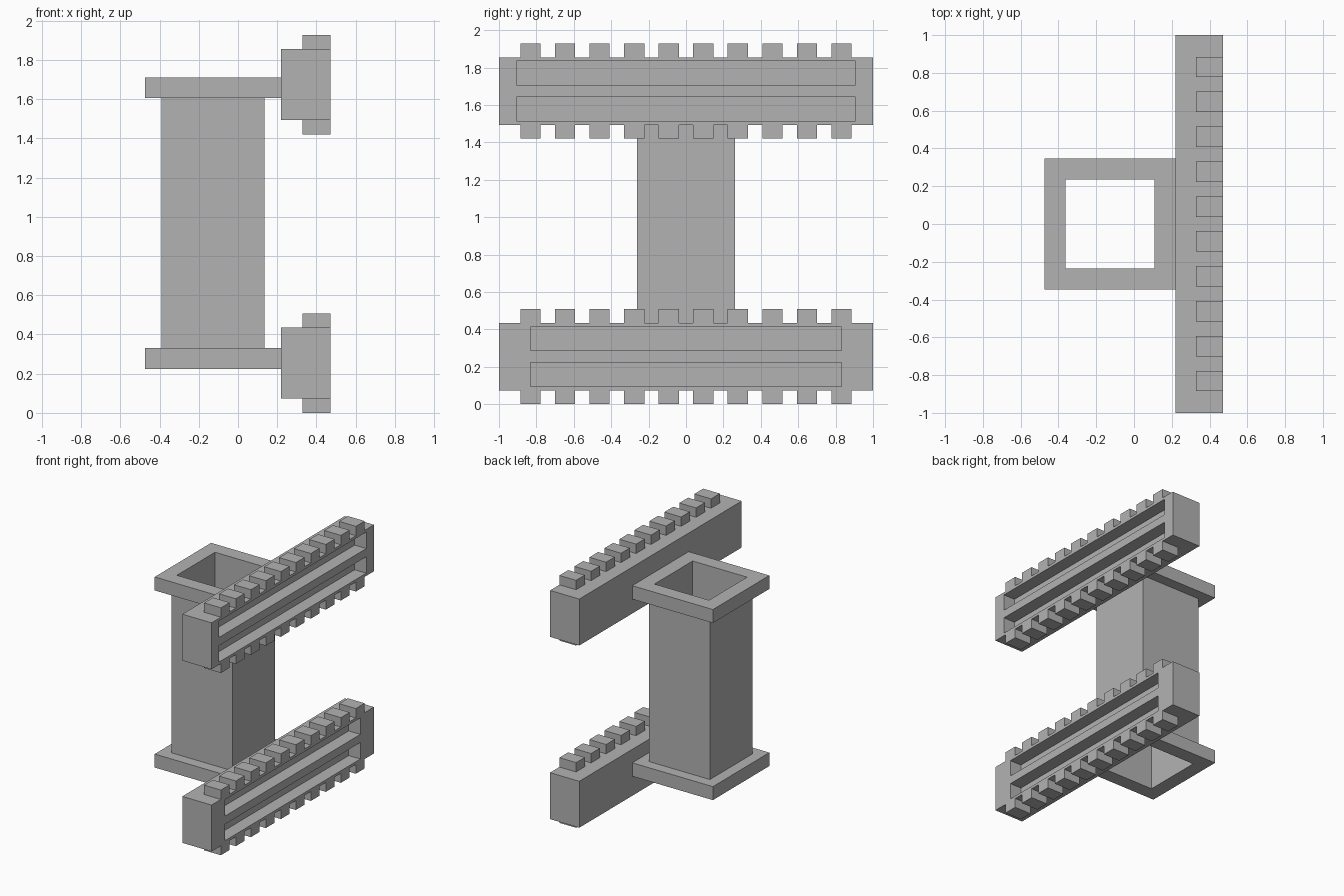
import bpy
import bmesh
from mathutils import Vector

cube = bpy.data.objects.get("Cube")
if cube:
    bpy.data.objects.remove(cube, do_unlink=True)

GREY = (0.45, 0.45, 0.45, 1.0)
grey = bpy.data.materials.new("plain grey")
grey.use_nodes = True
grey.diffuse_color = GREY
grey.node_tree.nodes["Principled BSDF"].inputs["Base Color"].default_value = GREY


def finish(name, bm):
    """Turn a bmesh into a named grey object."""
    bmesh.ops.recalc_face_normals(bm, faces=bm.faces[:])
    mesh = bpy.data.meshes.new(name)
    bm.to_mesh(mesh)
    bm.free()
    mesh.materials.append(grey)
    obj = bpy.data.objects.new(name, mesh)
    bpy.context.scene.collection.objects.link(obj)
    return obj


def add_box(bm, low, high):
    low, high = Vector(low), Vector(high)
    verts = bmesh.ops.create_cube(bm, size=1)["verts"]
    bmesh.ops.scale(bm, vec=high - low, verts=verts)
    bmesh.ops.translate(bm, vec=(low + high) / 2, verts=verts)


def square_tube(name, outer, inner, bottom, top):
    """Hollow square section, swept around the post axis."""
    bm = bmesh.new()
    profile = [(outer, bottom), (outer, top), (inner, top), (inner, bottom)]
    corners = [(-1, -1), (1, -1), (1, 1), (-1, 1)]
    rings = [[bm.verts.new((POST_X + r * sx, r * sy, z)) for sx, sy in corners]
             for r, z in profile]
    for i in range(4):
        a, b = rings[i], rings[(i + 1) % 4]
        for j in range(4):
            k = (j + 1) % 4
            bm.faces.new((a[j], a[k], b[k], b[j]))
    return finish(name, bm)


# Hollow post with a flange at each end
POST_X = -0.1275
square_tube("post", 0.2625, 0.235, 0.33, 1.605)
square_tube("lower_flange", 0.3475, 0.235, 0.225, 0.33)
square_tube("upper_flange", 0.3475, 0.235, 1.605, 1.71)

# Toothed rails
BACK, FACE, TOOTH_BACK = 0.22, 0.472, 0.328
SLOT_DEPTH = 0.1
HALF_HEIGHT, TOOTH_HEIGHT = 0.181, 0.073
TEETH, PITCH, TOOTH_WIDTH = 10, 0.1847, 0.108


def rail(name, centre, slot_half):
    # Bar with two long slots sunk into its outer face
    bm = bmesh.new()
    add_box(bm, (BACK, -1, centre - HALF_HEIGHT), (FACE, 1, centre + HALF_HEIGHT))
    near, far = 0.032, 0.16
    cuts = [((0, y, 0), (0, 1, 0)) for y in (-slot_half, slot_half)]
    cuts += [((0, 0, centre + z), (0, 0, 1)) for z in (-far, -near, near, far)]
    for point, normal in cuts:
        bmesh.ops.bisect_plane(bm, geom=bm.verts[:] + bm.edges[:] + bm.faces[:],
                               plane_co=point, plane_no=normal)
    slots = []
    for f in bm.faces:
        c = f.calc_center_median()
        if c.x > FACE - 0.001 and abs(c.y) < slot_half and near < abs(c.z - centre) < far:
            slots.append(f)
    floors = bmesh.ops.extrude_discrete_faces(bm, faces=slots)["faces"]
    bmesh.ops.translate(bm, vec=(-SLOT_DEPTH, 0, 0),
                        verts=list({v for f in floors for v in f.verts}))
    finish(name, bm)

    # Rows of teeth along the top and bottom edges
    bm = bmesh.new()
    for side in (-1, 1):
        z0, z1 = sorted(centre + side * h for h in (HALF_HEIGHT, HALF_HEIGHT + TOOTH_HEIGHT))
        for i in range(TEETH):
            y = (i - (TEETH - 1) / 2) * PITCH
            add_box(bm, (TOOTH_BACK, y - TOOTH_WIDTH / 2, z0),
                    (FACE, y + TOOTH_WIDTH / 2, z1))
    finish(name + "_teeth", bm)


rail("lower_rail", 0.254, 0.832)
rail("upper_rail", 1.674, 0.905)
